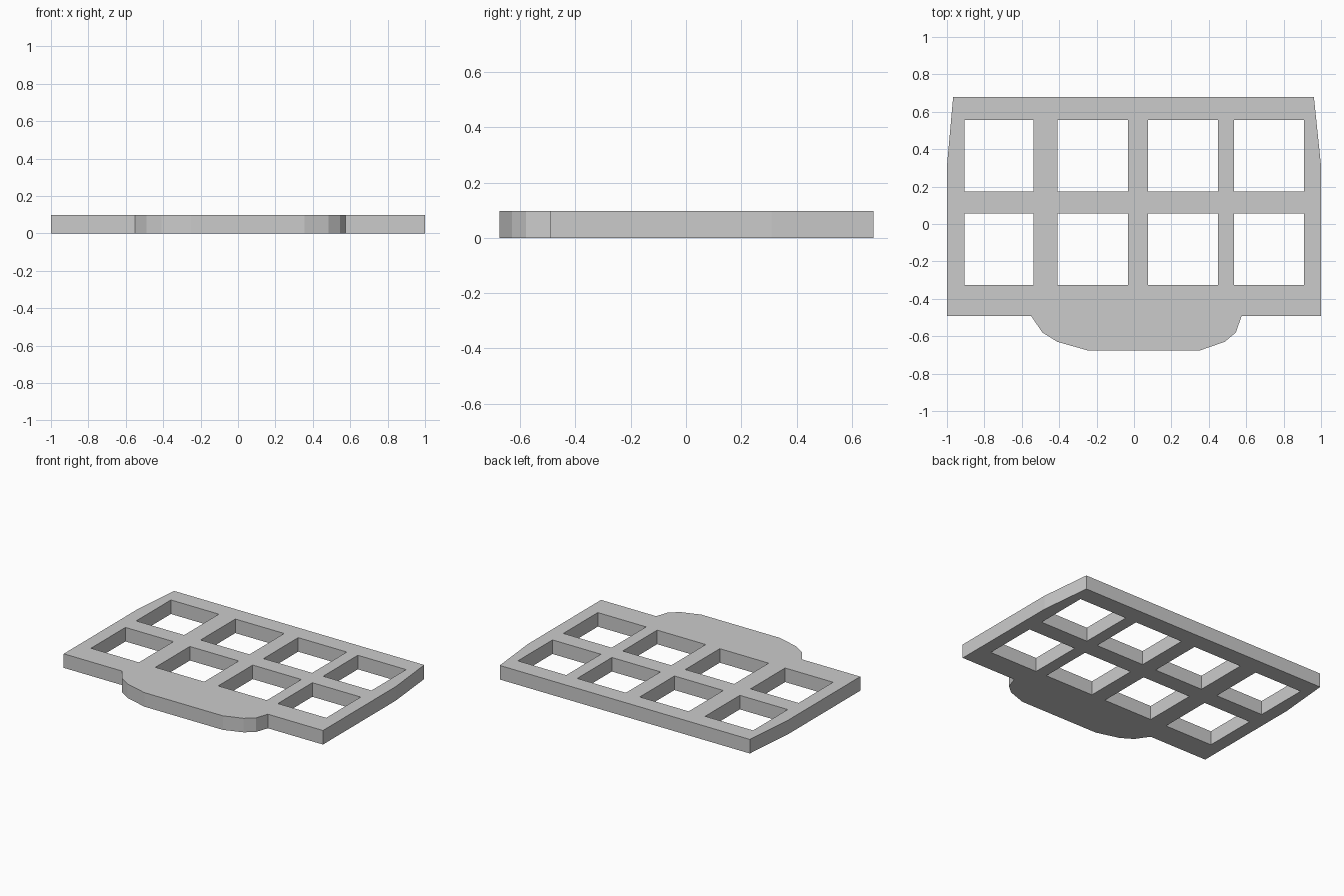
import bpy, bmesh

if "Cube" in bpy.data.objects:
    bpy.data.objects.remove(bpy.data.objects["Cube"])

HEIGHT = 0.098

# Outer outline: panel with slightly tapered rear corners and a front lip
outline = [(-1, -0.492), (-0.55, -0.492), (-0.49, -0.58), (-0.41, -0.63), (-0.25, -0.675),
           (0.355, -0.675), (0.485, -0.63), (0.545, -0.58), (0.575, -0.492), (1, -0.492),
           (1, 0.31), (0.962, 0.678), (-0.967, 0.678), (-1, 0.31)]

# Square openings: four columns by two rows
columns = [(-0.907, -0.537), (-0.41, -0.033), (0.075, 0.45), (0.535, 0.908)]
rows = [(-0.325, 0.055), (0.174, 0.556)]
loops = [outline] + [[(x0, y0), (x1, y0), (x1, y1), (x0, y1)]
                     for x0, x1 in columns for y0, y1 in rows]

# Filled flat curve, extruded to a plate
curve = bpy.data.curves.new("window_panel_profile", 'CURVE')
curve.dimensions = '2D'
curve.fill_mode = 'BOTH'
curve.extrude = HEIGHT / 2
for pts in loops:
    spline = curve.splines.new('POLY')
    spline.points.add(len(pts) - 1)
    for p, (x, y) in zip(spline.points, pts):
        p.co = (x, y, 0, 1)
    spline.use_cyclic_u = True
panel = bpy.data.objects.new("window_panel", curve)
bpy.context.collection.objects.link(panel)
bpy.context.view_layer.objects.active = panel
panel.select_set(True)
bpy.ops.object.convert(target='MESH')
panel = bpy.context.object
panel.name = "window_panel"

# Weld caps to walls, set flat faces, rest on the ground
bm = bmesh.new()
bm.from_mesh(panel.data)
bmesh.ops.remove_doubles(bm, verts=bm.verts, dist=1e-4)
bmesh.ops.translate(bm, verts=bm.verts, vec=(0, 0, HEIGHT / 2))
bmesh.ops.recalc_face_normals(bm, faces=bm.faces)
for f in bm.faces:
    f.smooth = False
bm.to_mesh(panel.data)
bm.free()
